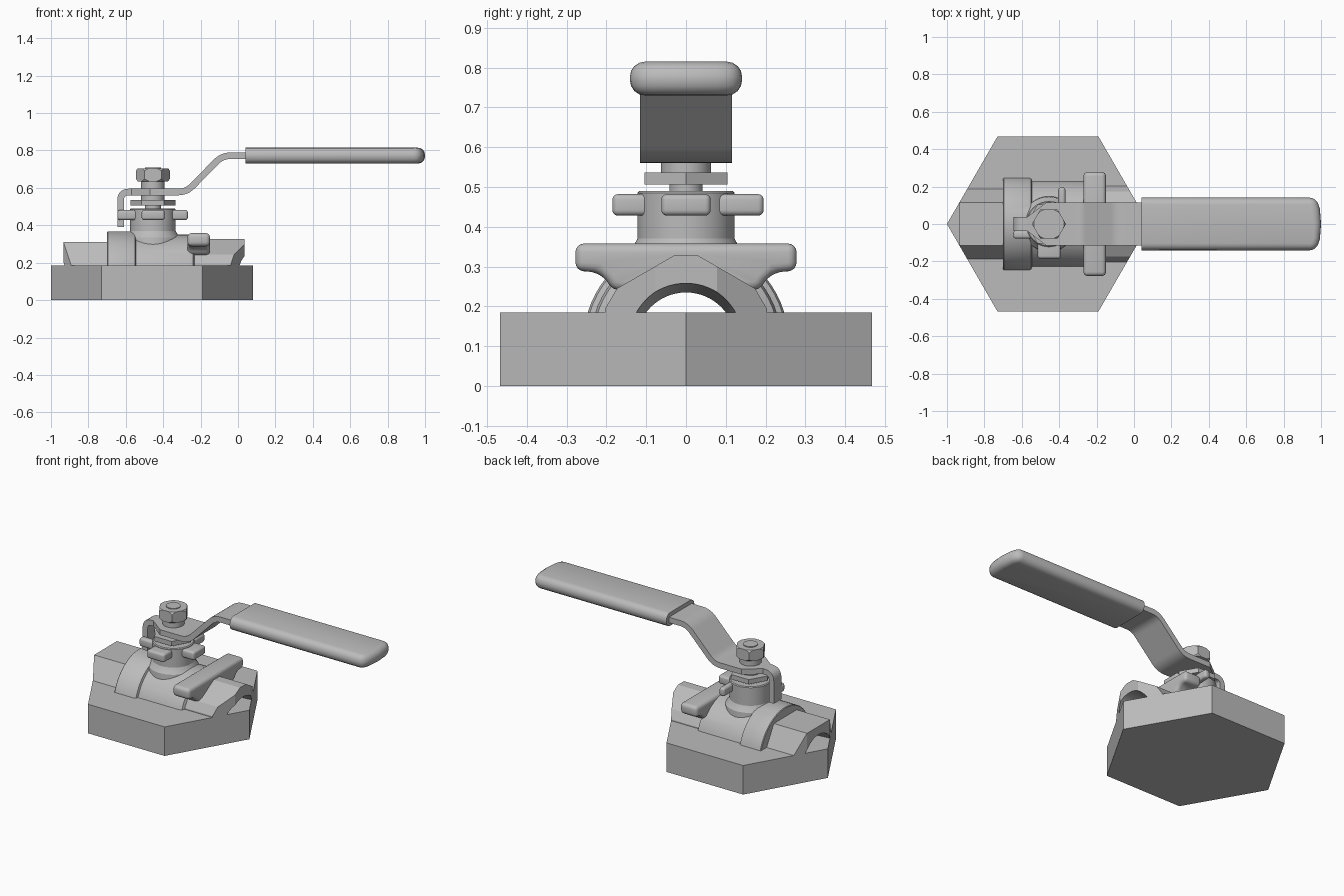
import bpy, bmesh
from math import sin, cos, radians, pi
from mathutils import Vector

if "Cube" in bpy.data.objects:
    bpy.data.objects.remove(bpy.data.objects["Cube"])

steel = bpy.data.materials.new("grey_steel")
steel.use_nodes = True
GREY = (0.5, 0.5, 0.5, 1)
steel.diffuse_color = GREY
steel.node_tree.nodes["Principled BSDF"].inputs["Base Color"].default_value = GREY

STEM_X = -0.455   # stem axis
BASE_X = -0.46    # base centre
PIPE_Z = 0.11     # height of the pipe axis
PLACE = {"x": lambda a, b, h: (h, a, b),
         "y": lambda a, b, h: (a, h, b),
         "z": lambda a, b, h: (a, b, h)}


def finish(name, bm):
    bmesh.ops.recalc_face_normals(bm, faces=bm.faces[:])
    mesh = bpy.data.meshes.new(name)
    bm.to_mesh(mesh)
    bm.free()
    mesh.materials.append(steel)
    obj = bpy.data.objects.new(name, mesh)
    bpy.context.collection.objects.link(obj)
    return obj


def activate(obj):
    bpy.ops.object.select_all(action="DESELECT")
    obj.select_set(True)
    bpy.context.view_layer.objects.active = obj


def apply_modifier(obj, kind, **settings):
    mod = obj.modifiers.new(kind.lower(), kind)
    for key, value in settings.items():
        setattr(mod, key, value)
    activate(obj)
    bpy.ops.object.modifier_apply(modifier=mod.name)


def smooth(obj):
    activate(obj)
    bpy.ops.object.shade_smooth_by_angle(angle=radians(28))


def prism(name, points, axis, low, high, bevel=0):
    """Extrude a closed outline along an axis, with optional rounded edges."""
    bm = bmesh.new()
    face = bm.faces.new([bm.verts.new(PLACE[axis](a, b, low)) for a, b in points])
    new = bmesh.ops.extrude_face_region(bm, geom=[face])["geom"]
    shift = Vector(PLACE[axis](0, 0, high - low))
    bmesh.ops.translate(bm, vec=shift, verts=[v for v in new if isinstance(v, bmesh.types.BMVert)])
    obj = finish(name, bm)
    if bevel:
        apply_modifier(obj, "BEVEL", width=bevel, segments=4, limit_method="ANGLE")
        smooth(obj)
    return obj


def lathe(name, profile, axis, centre, steps=64):
    """Spin (along, radius) points round an axis through the centre."""
    bm = bmesh.new()
    along = Vector(PLACE[axis](0, 0, 1))
    side = Vector((0, 1, 0))
    verts = [bm.verts.new(Vector(centre) + along * h + side * r) for h, r in profile]
    edges = [bm.edges.new(pair) for pair in zip(verts, verts[1:])]
    bmesh.ops.spin(bm, geom=verts + edges, cent=centre, axis=along, angle=2 * pi, steps=steps)
    bmesh.ops.remove_doubles(bm, verts=bm.verts[:], dist=1e-5)
    obj = finish(name, bm)
    smooth(obj)
    return obj


def ring(radius, angles, centre=(0, 0)):
    return [(centre[0] + radius * cos(radians(a)), centre[1] + radius * sin(radians(a)))
            for a in angles]


def rectangle(x0, x1, y0, y1):
    return [(x0, y0), (x1, y0), (x1, y1), (x0, y1)]


def rounded_path(points, radius, steps=6):
    """Replace the inner corners of a path with curved bends."""
    path = [Vector(points[0])]
    for before, corner, after in zip(points, points[1:], points[2:]):
        c = Vector(corner)
        a = c + (Vector(before) - c).normalized() * radius
        b = c + (Vector(after) - c).normalized() * radius
        for i in range(steps + 1):
            t = i / steps
            path.append(a.lerp(c, t).lerp(c.lerp(b, t), t))
    return path + [Vector(points[-1])]


HEX = range(0, 360, 60)

# Hexagonal base block
base_outline = ring(0.54, HEX, (BASE_X, 0))
prism("base", base_outline, "z", 0, 0.185)

# Valve body: round barrel, two hexagonal pipe ends, stop bar and stem collar
axis_point = (0, 0, PIPE_Z)
body = lathe("valve_body", [(-0.7, 0), (-0.7, 0.254), (-0.696, 0.258), (-0.56, 0.258),
                            (-0.55, 0.253), (-0.545, 0.24), (-0.26, 0.24), (-0.24, 0.234),
                            (-0.23, 0.215), (-0.21, 0.2), (-0.21, 0)], "x", axis_point)
truncated = [a + d for a in range(30, 390, 60) for d in (-7.8, 7.8)]
bar_half = [(0.278, 0.358), (0.278, 0.289), (0.222, 0.286), (0.2, 0.265), (0.185, 0.24)]
additions = [
    prism("left_pipe_end", ring(0.231, HEX, (0, PIPE_Z)), "x", -0.934, -0.62),
    prism("right_pipe_end", ring(0.22, truncated, (0, PIPE_Z)), "x", -0.3, 0.035),
    prism("stop_bar", bar_half + [(-y, z) for y, z in reversed(bar_half)],
          "x", -0.27, -0.15, 0.022),
    lathe("stem_collar", [(0.28, 0), (0.28, 0.15), (0.335, 0.145), (0.35, 0.133), (0.37, 0.122),
                          (0.485, 0.122), (0.49, 0.117), (0.49, 0)], "z", (STEM_X, 0, 0)),
]
bore = lathe("bore_cutter", [(-1.1, 0), (-1.1, 0.16), (-0.934, 0.148), (-0.7, 0.125),
                             (-0.2, 0.125), (0.035, 0.148), (0.1, 0.154), (0.1, 0)],
             "x", axis_point)
trim = prism("trim_cutter", base_outline, "z", 0.184, 1)
operations = [(part, "UNION") for part in additions]
operations += [(bore, "DIFFERENCE"), (trim, "INTERSECT")]
for part, operation in operations:
    apply_modifier(body, "BOOLEAN", object=part, operation=operation, solver="EXACT")
    bpy.data.objects.remove(part)
smooth(body)

# Lugs round the stem collar
lugs = {"front_lug": (-0.515, -0.392, -0.185, -0.08),
        "back_lug": (-0.405, -0.367, 0.06, 0.195),
        "right_lug": (-0.38, -0.268, -0.062, 0.062),
        "left_lug": (-0.645, -0.53, -0.078, -0.035)}
for name, sides in lugs.items():
    prism(name, rectangle(*sides), "z", 0.428, 0.482, 0.014)

# Stem, lock plate, washers and nut
lathe("stem", [(0.48, 0), (0.48, 0.042), (0.71, 0.042), (0.71, 0)], "z", (STEM_X, 0, 0))
prism("lock_plate", ring(0.121, HEX, (STEM_X, 0)), "z", 0.506, 0.536)
for name, low, high in (("lower_washer", 0.536, 0.565), ("upper_washer", 0.59, 0.637)):
    lathe(name, [(low, 0), (low, 0.063), (high, 0.063), (high, 0)], "z", (STEM_X, 0, 0))
nut = prism("nut", ring(0.091, HEX, (STEM_X, 0)), "z", 0.635, 0.705)
nut_round = lathe("nut_cutter", [(0.62, 0), (0.62, 0.07), (0.65, 0.092), (0.69, 0.092),
                                 (0.72, 0.07), (0.72, 0)], "z", (STEM_X, 0, 0))
apply_modifier(nut, "BOOLEAN", object=nut_round, operation="INTERSECT", solver="EXACT")
bpy.data.objects.remove(nut_round)
smooth(nut)


# Bent handle strap, narrowing to a hooked stop tab
def half_width(x):
    t = min(max((x + 0.57) / 0.1, 0), 1)
    return 0.038 + t * (0.115 - 0.038)


bends = rounded_path([(-0.628, 0.392), (-0.628, 0.578), (-0.275, 0.578),
                      (-0.085, 0.772), (0.1, 0.772)], 0.045)
flat_start = next(i for i, p in enumerate(bends) if p.x > -0.5)
bends[flat_start:flat_start] = [Vector((-0.57, 0.578)), Vector((-0.47, 0.578))]
bm = bmesh.new()
rows = [[bm.verts.new((p.x, s * half_width(p.x), p.y)) for s in (-1, 1)] for p in bends]
for (a, b), (c, d) in zip(rows, rows[1:]):
    bm.faces.new((a, b, d, c))
strap = finish("handle_strap", bm)
apply_modifier(strap, "SOLIDIFY", thickness=0.035, offset=0, use_even_offset=True)
smooth(strap)

# Rounded handle grip with a flat inner end
outline = [(-0.1, -0.141), (0.975, -0.141), (0.994, -0.08), (1, 0),
           (0.994, 0.08), (0.975, 0.141), (-0.1, 0.141)]
grip = prism("handle_grip", outline, "z", 0.73, 0.815, 0.038)
bm = bmesh.new()
bm.from_mesh(grip.data)
cut = bmesh.ops.bisect_plane(bm, geom=bm.verts[:] + bm.edges[:] + bm.faces[:],
                             plane_co=(0.04, 0, 0), plane_no=(-1, 0, 0), clear_outer=True)
bmesh.ops.contextual_create(bm, geom=[e for e in cut["geom_cut"]
                                      if isinstance(e, bmesh.types.BMEdge)])
bmesh.ops.recalc_face_normals(bm, faces=bm.faces[:])
bm.to_mesh(grip.data)
bm.free()
smooth(grip)
